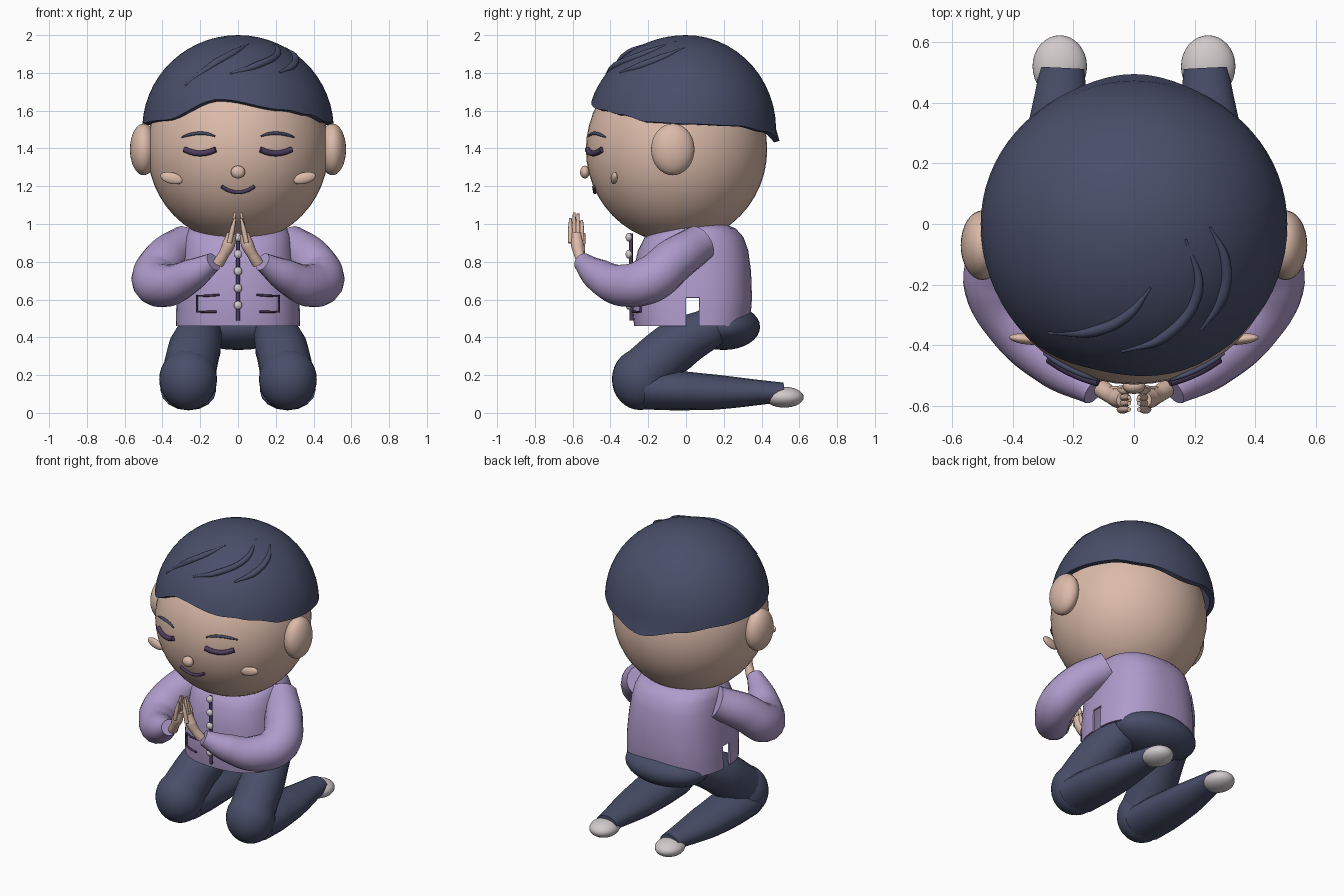
import bpy, bmesh
from math import sin, cos, pi, radians, sqrt, copysign
from mathutils import Vector

cube = bpy.data.objects.get("Cube")
if cube:
    bpy.data.objects.remove(cube, do_unlink=True)


def material(name, rgb):
    m = bpy.data.materials.new(name)
    m.use_nodes = True
    m.diffuse_color = (*rgb, 1)
    bsdf = next(n for n in m.node_tree.nodes if n.type == 'BSDF_PRINCIPLED')
    bsdf.inputs["Base Color"].default_value = (*rgb, 1)
    return m


SKIN = material("skin", (0.71, 0.495, 0.40))
NAVY = material("navy", (0.066, 0.077, 0.142))
LILAC = material("lilac", (0.43, 0.33, 0.60))
PLUM = material("dark plum", (0.075, 0.045, 0.11))
GREY = material("light grey", (0.64, 0.59, 0.60))


def select(ob):
    bpy.ops.object.select_all(action='DESELECT')
    ob.select_set(True)
    bpy.context.view_layer.objects.active = ob


def finish(ob, name, mat):
    ob.name = name
    ob.data.name = name
    ob.data.materials.clear()
    ob.data.materials.append(mat)
    select(ob)
    bpy.ops.object.shade_smooth_by_angle(angle=radians(50))
    return ob


def ball(name, mat, loc, size, rot=(0, 0, 0), seg=32):
    bpy.ops.mesh.primitive_uv_sphere_add(segments=seg, ring_count=seg // 2, location=loc, rotation=rot)
    ob = bpy.context.object
    ob.scale = size
    return finish(ob, name, mat)


def tube(name, mat, points, radii, sides=4, straight=False):
    """Round tube through points; radii is one number or one per point."""
    cu = bpy.data.curves.new(name, 'CURVE')
    cu.dimensions = '3D'
    cu.bevel_depth = 1
    cu.bevel_resolution = sides
    cu.use_fill_caps = True
    cu.resolution_u = 8
    sp = cu.splines.new('BEZIER')
    sp.bezier_points.add(len(points) - 1)
    for i, (bp, p) in enumerate(zip(sp.bezier_points, points)):
        bp.co = p
        bp.radius = radii[i] if isinstance(radii, (list, tuple)) else radii
        bp.handle_left_type = bp.handle_right_type = 'VECTOR' if straight else 'AUTO'
    ob = bpy.data.objects.new(name, cu)
    bpy.context.collection.objects.link(ob)
    select(ob)
    bpy.ops.object.convert(target='MESH')
    return finish(bpy.context.object, name, mat)


def loft(name, mat, rings, tip, thickness, drop=None):
    """Stacked rings closed at the tip, given an inward thickness."""
    bm = bmesh.new()
    rows = [[bm.verts.new(p) for p in ring] for ring in rings]
    top, n = bm.verts.new(tip), len(rings[0])
    for a, b in zip(rows, rows[1:]):
        for i in range(n):
            bm.faces.new((a[i], a[(i + 1) % n], b[(i + 1) % n], b[i]))
    for i in range(n):
        bm.faces.new((rows[-1][i], rows[-1][(i + 1) % n], top))
    bmesh.ops.recalc_face_normals(bm, faces=bm.faces)
    if drop:
        gone = [f for f in bm.faces if drop(f.calc_center_median())]
        bmesh.ops.delete(bm, geom=gone, context='FACES')
    me = bpy.data.meshes.new(name)
    bm.to_mesh(me)
    bm.free()
    ob = bpy.data.objects.new(name, me)
    bpy.context.collection.objects.link(ob)
    mod = ob.modifiers.new("thickness", 'SOLIDIFY')
    mod.thickness = thickness
    mod.offset = -1
    select(ob)
    bpy.ops.object.modifier_apply(modifier=mod.name)
    return finish(ob, name, mat)


def ease(table, v):
    for (a, za), (b, zb) in zip(table, table[1:]):
        if v <= b:
            t = (v - a) / (b - a)
            return za + (zb - za) * (1 - cos(pi * t)) / 2
    return table[-1][1]


# Head
HEAD, HR = Vector((0, -0.05, 1.395)), Vector((0.48, 0.48, 0.495))


def face(x, z, out=0.006):
    d = 1 - (x / HR.x) ** 2 - ((z - HEAD.z) / HR.z) ** 2
    return (x, HEAD.y - HR.y * sqrt(max(0, d)) - out, z)


ball("head", SKIN, HEAD, HR, seg=48)
ball("nose", SKIN, (0, -0.535, 1.275), (0.038, 0.026, 0.034), seg=20)
tube("mouth", PLUM, [face(x, 1.168 + 4 * x * x) for x in (-.088, -.045, 0, .045, .088)], .0095)

# Hair cap with a wavy hem, angle measured from the front toward the left
HEM = [(-180, 1.44), (-150, 1.49), (-125, 1.52), (-90, 1.53), (-50, 1.55), (-12, 1.66),
       (30, 1.605), (48, 1.58), (68, 1.54), (90, 1.53), (125, 1.52), (150, 1.49), (180, 1.44)]


def hair_point(deg, t):
    a, hem = radians(deg), ease(HEM, deg)
    z = hem + (2.0 - hem) * sin(t * pi / 2)
    r = sqrt(max(0, 1 - ((max(z, 1.5) - 1.5) / 0.5) ** 2))
    depth = 0.525 if cos(a) > 0 else 0.477 + .3 * max(0, 1.5 - z)
    return (0.507 * r * sin(a), -depth * r * cos(a), z)


loft("hair", NAVY, [[hair_point(d, t / 14) for d in range(-180, 180, 5)] for t in range(14)],
     (0, 0, 2.0), 0.03)
LOCKS = [[(-.28, -.36), (-.12, -.35), (-.02, -.30), (.055, -.21)],
         [(-.04, -.42), (.10, -.37), (.21, -.22), (.17, -.05)],
         [(.22, -.35), (.29, -.24), (.30, -.12), (.25, -.01)]]
for lock in LOCKS:
    path = [(x, y, 1.498 + 0.5 * sqrt(1 - (x / .507) ** 2 - (y / .525) ** 2)) for x, y in lock]
    tube("hair_lock", NAVY, path, (.006, .02, .018, .004))

# Shirt: a hollow body with a slit at each side of the hem
BODY = [(.46, .33, -.275, .335), (.54, .328, -.285, .345), (.61, .325, -.285, .35), (.75, .31, -.28, .345),
        (.86, .295, -.255, .33), (.93, .28, -.22, .305), (.975, .26, -.15, .265), (.995, .22, -.08, .22)]


def body_point(ring, a):
    z, rx, front, back = ring
    s, c = sin(a), cos(a)
    return (rx * copysign(abs(c) ** .8, c),
            .035 + copysign(abs(s) ** .8, s) * (back - .035 if s > 0 else .035 - front), z)


def chest(x, z):
    return (x, .027 - .32 * (1 - (abs(x) / .328) ** 2.5) ** .4, z)


loft("shirt", LILAC, [[body_point(r, (i + .5) * pi / 24) for i in range(48)] for r in BODY],
     (0, .07, 1.0), 0.012, lambda c: c.z < .61 and abs(c.x) > .2 and abs(c.y - .035) < .02)
tube("placket", PLUM, [(0, -.288, .49), (0, -.292, .72), (0, -.292, .95)], .0105)
for z in (.57, .66, .75, .84, .93):
    ball("button", GREY, (0, -.302, z), (.022, .018, .023), seg=16)

# Trouser seat
ball("trouser_seat", NAVY, (0, .20, .455), (.285, .192, .122))

# Paired parts
for s, side in ((1, "left"), (-1, "right")):
    def mirrored(points):
        return [(s * x, y, z) for x, y, z in points]

    # Face details
    ball(side + "_ear", SKIN, (s * .50, -.07, 1.395), (.072, .115, .137))
    ball(side + "_cheek", SKIN, (s * .352, -.38, 1.243), (.062, .018, .03), (0, -s * .25, s * .1), 20)
    tube(side + "_eye", PLUM, mirrored([face(x, 1.374 + 3 * (x - .2) ** 2)
                                        for x in (.118, .16, .2, .24, .282)]), .0155)
    tube(side + "_eyebrow", NAVY, mirrored([face(.122, 1.465), face(.16, 1.477), face(.21, 1.48),
                                            face(.26, 1.472), face(.298, 1.46)]), (.004, .008, .009, .008, .004))

    # Pocket stitching
    tube(side + "_pocket", PLUM, mirrored([chest(x, z) for x, z in (
        (.10, .625), (.16, .62), (.217, .62), (.217, .575), (.217, .535), (.16, .535), (.115, .535))]),
        .006, 2, True)

    # Sleeve
    tube(side + "_sleeve", LILAC, mirrored([
        (.27, .075, .90), (.385, -.06, .81), (.44, -.19, .705), (.37, -.335, .675),
        (.245, -.465, .73), (.13, -.55, .80)]), (.10, .118, .124, .112, .087, .05), 6)

    # Hand held palm to palm
    tube(side + "_palm", SKIN, mirrored([(.105, -.545, .79), (.075, -.565, .84), (.05, -.575, .89),
                                         (.033, -.58, .95)]), (.03, .028, .034, .026))
    for i, tip in enumerate((1.03, 1.06, 1.055, 1.02)):
        y = -.612 + i * .02
        tube(side + "_finger", SKIN, mirrored([(.045, y, .90), (.03, y, .97), (.016, y, tip)]),
             (.013, .013, .007), 2)
    tube(side + "_thumb", SKIN, mirrored([(.07, -.55, .85), (.04, -.548, .90), (.02, -.54, .95)]),
         (.016, .015, .008), 2)

    # Folded leg and shoe
    tube(side + "_thigh", NAVY, mirrored([(.18, .14, .455), (.225, -.05, .355), (.262, -.235, .2)]),
         (.105, .138, .142), 6)
    ball(side + "_knee", NAVY, (s * .264, -.242, .178), (.153, .15, .163))
    flat = .72  # the shin is wider than it is tall
    shin = tube(side + "_shin", NAVY, mirrored([
        (.264, -.22, .125 / flat), (.262, -.05, .118 / flat), (.255, .15, .11 / flat),
        (.237, .515, .108 / flat)]), (.148, .146, .13, .073), 6)
    shin.scale.z = flat
    ball(side + "_shoe", GREY, (s * .245, .52, .083), (.09, .103, .055))
